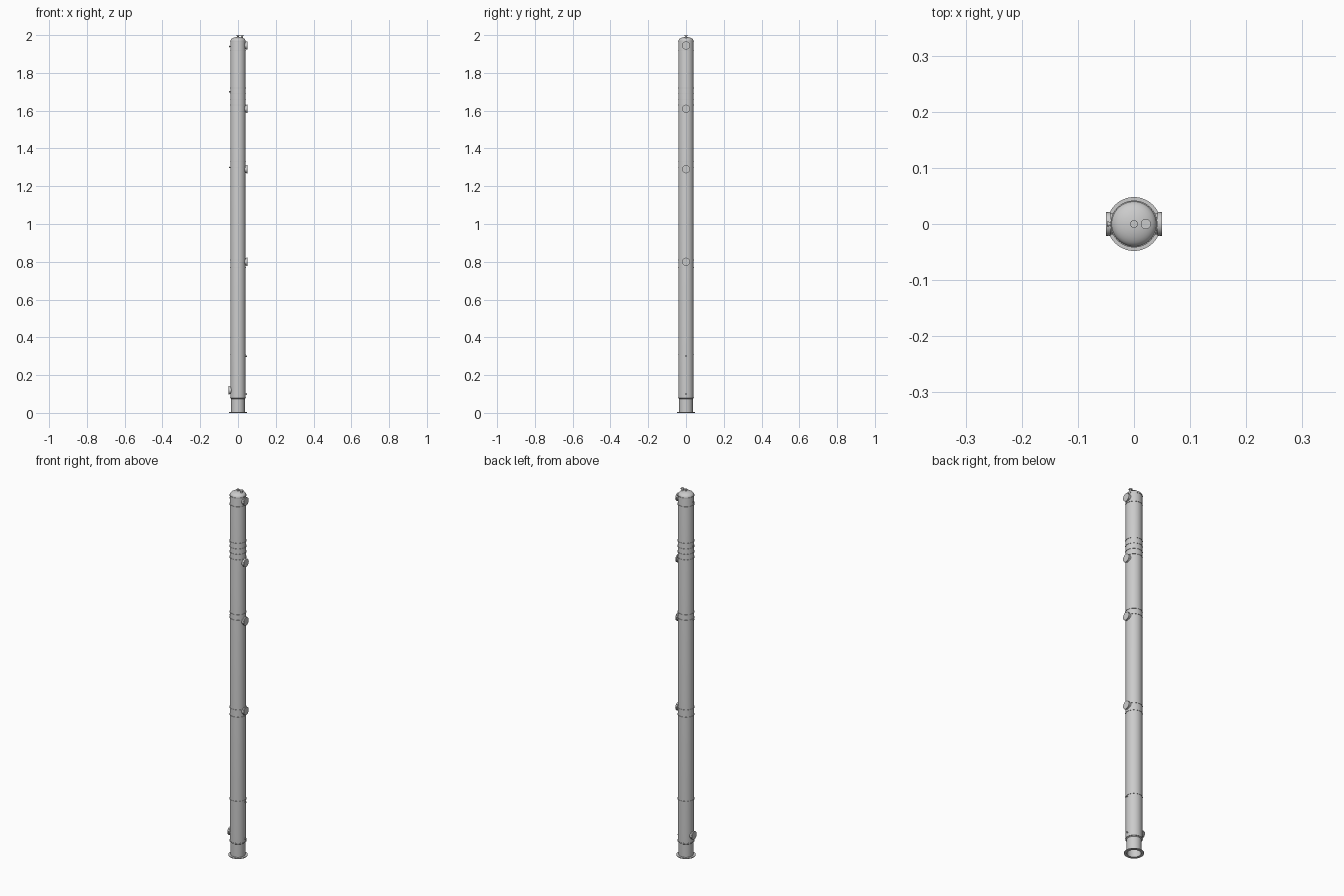
import bpy, math

if "Cube" in bpy.data.objects:
    bpy.data.objects.remove(bpy.data.objects["Cube"])

def lathe(name, profile, loc=(0, 0, 0), axis='z', sides=48):
    """Spin an (r, h) profile about z, or lay it along +x / -x."""
    verts, faces, rings = [], [], []
    for r, h in profile:
        if r == 0:
            rings.append([len(verts)])
            verts.append((0, 0, h))
        else:
            rings.append(list(range(len(verts), len(verts) + sides)))
            for i in range(sides):
                a = 2 * math.pi * i / sides
                verts.append((r * math.cos(a), r * math.sin(a), h))
    for a, b in zip(rings, rings[1:]):
        for i in range(sides):
            j = (i + 1) % sides
            if len(a) == 1:
                faces.append((a[0], b[j], b[i]))
            elif len(b) == 1:
                faces.append((a[i], a[j], b[0]))
            else:
                faces.append((a[i], a[j], b[j], b[i]))
    mesh = bpy.data.meshes.new(name)
    mesh.from_pydata(verts, [], faces)
    obj = bpy.data.objects.new(name, mesh)
    bpy.context.collection.objects.link(obj)
    obj.location = loc
    obj.rotation_euler = (0, {'z': 0, '+x': math.pi / 2, '-x': -math.pi / 2}[axis], 0)
    bpy.ops.object.select_all(action='DESELECT')
    obj.select_set(True)
    bpy.context.view_layer.objects.active = obj
    bpy.ops.object.shade_smooth_by_angle(angle=math.radians(35))
    return obj

R = 0.04

# Main vessel with shallow domed ends
top_dome = [(R * math.cos(t), 1.97 + 0.02 * math.sin(t))
            for t in [math.pi / 2 * i / 8 for i in range(8)]]
bottom_dome = [(0, 0.06), (0.018, 0.062), (0.03, 0.068), (R, 0.078)]
lathe("column_shell", bottom_dome + top_dome + [(0, 1.99)])

# Open skirt with base ring
lathe("support_skirt", [(0.034, 0), (0.048, 0), (0.048, 0.004), (0.036, 0.004),
                        (0.036, 0.08), (0.034, 0.08), (0.034, 0)])

# Thin raised bands around the shell
for i, z in enumerate((0.08, 0.31, 0.77, 0.81, 1.30, 1.33, 1.63, 1.66, 1.69, 1.72, 1.92, 1.968)):
    lathe(f"band_{i}", [(R - .002, z - .002), (.0418, z - .002),
                        (.0418, z + .002), (R - .002, z + .002)])

# Manways with flanged covers
manway = [(0, 0), (.019, 0), (.019, .012), (.0215, .012), (.0215, .0155),
          (.0205, .0155), (.0205, .0165), (.0215, .0165), (.0215, .02), (0, .02)]
for i, z in enumerate((0.80, 1.29, 1.61, 1.945)):
    lathe(f"manway_{i}", manway, (0.03, 0, z), '+x', 32)
lathe("lower_manway", manway, (-0.03, 0, 0.12), '-x', 32)

# Small flanged side nozzles
nozzle = [(0, 0), (.0028, 0), (.0028, .0135), (.0048, .0135), (.0048, .0165), (0, .0165)]
for side, heights in ((1, (0.10, 0.30)), (-1, (1.30, 1.70, 1.94))):
    for z in heights:
        lathe(f"side_nozzle_{int(z * 100)}", nozzle, (side * 0.0315, 0, z),
              '+x' if side > 0 else '-x', 16)

# Top nozzles
for name, x, r in (("vapour_nozzle", 0, 0.007), ("relief_nozzle", 0.021, 0.009)):
    lathe(name, [(0, 0), (r * .6, 0), (r * .6, .021), (r, .021), (r, .025), (0, .025)],
          (x, 0, 1.975), 'z', 24)
